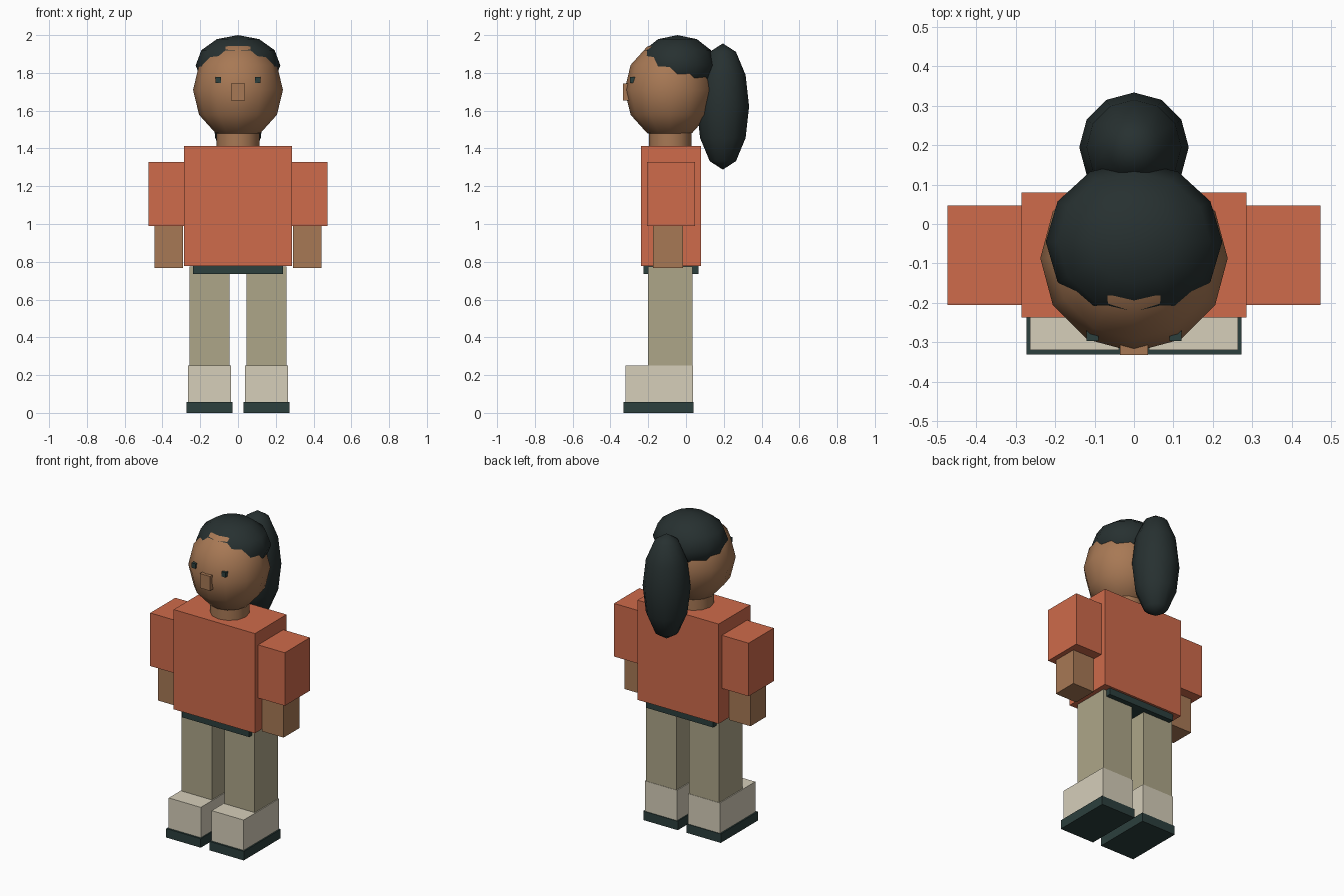
import bpy, bmesh
from mathutils import Matrix, Vector

if "Cube" in bpy.data.objects:
    bpy.data.objects.remove(bpy.data.objects["Cube"])


def material(name, color):
    m = bpy.data.materials.new(name)
    m.diffuse_color = (*color, 1)
    m.use_nodes = True
    m.node_tree.nodes["Principled BSDF"].inputs["Base Color"].default_value = m.diffuse_color
    return m


SHIRT = material("orange_cloth", (0.62, 0.145, 0.07))
SKIN = material("skin", (0.39, 0.19, 0.09))
HAIR = material("dark_hair", (0.02, 0.03, 0.03))
TROUSER = material("khaki_cloth", (0.42, 0.38, 0.25))
BOOT = material("cream_boot", (0.67, 0.62, 0.49))
DARK = material("dark_rubber", (0.025, 0.05, 0.047))


def finish(name, bm, mat, smooth=False):
    mesh = bpy.data.meshes.new(name)
    bm.to_mesh(mesh)
    bm.free()
    for p in mesh.polygons:
        p.use_smooth = smooth and len(p.vertices) <= 4
    mesh.materials.append(mat)
    ob = bpy.data.objects.new(name, mesh)
    bpy.context.collection.objects.link(ob)
    return ob


def box(name, x, y, z, mat):
    """Box from (min, max) ranges."""
    bm = bmesh.new()
    centre = Vector([(r[0] + r[1]) / 2 for r in (x, y, z)])
    size = [r[1] - r[0] for r in (x, y, z)]
    bmesh.ops.create_cube(bm, size=1, matrix=Matrix.Translation(centre) @ Matrix.Diagonal((*size, 1)))
    return finish(name, bm, mat)


def pair(name, x, y, z, mat):
    """Box on the +x side and its mirror image."""
    box(name + "_left", x, y, z, mat)
    box(name + "_right", (-x[1], -x[0]), y, z, mat)


def ellipsoid(name, centre, radii, mat):
    bm = bmesh.new()
    bmesh.ops.create_uvsphere(bm, u_segments=12, v_segments=6, radius=1,
                              matrix=Matrix.Translation(centre) @ Matrix.Diagonal((*radii, 1)))
    return finish(name, bm, mat, True)


# Boots, soles and legs
pair("sole", (0.03, 0.273), (-0.332, 0.04), (0, 0.057), DARK)
pair("boot", (0.038, 0.264), (-0.32, 0.036), (0.057, 0.25), BOOT)
pair("leg", (0.044, 0.258), (-0.2, 0.034), (0.25, 0.775), TROUSER)

# Torso and belt
box("belt", (-0.237, 0.237), (-0.226, 0.066), (0.735, 0.78), DARK)
box("torso", (-0.286, 0.286), (-0.238, 0.08), (0.777, 1.412), SHIRT)

# Arms
pair("sleeve", (0.286, 0.474), (-0.206, 0.047), (0.99, 1.328), SHIRT)
pair("forearm", (0.291, 0.443), (-0.174, -0.016), (0.767, 0.99), SKIN)

# Neck
bm = bmesh.new()
bmesh.ops.create_cone(bm, cap_ends=True, segments=12, radius1=0.113, radius2=0.113, depth=0.1,
                      matrix=Matrix.Translation((0, -0.083, 1.46)))
finish("neck", bm, SKIN, True)

# Head and face
ellipsoid("head", (0, -0.087, 1.71), (0.238, 0.238, 0.264), SKIN)
box("nose", (-0.036, 0.036), (-0.333, -0.26), (1.653, 1.745), SKIN)
pair("eye", (0.09, 0.12), (-0.297, -0.25), (1.746, 1.777), DARK)

# Hair
ellipsoid("hair_cap", (0, -0.045, 1.84), (0.224, 0.205, 0.16), HAIR)
ellipsoid("ponytail", (0, 0.195, 1.622), (0.139, 0.139, 0.334), HAIR)
